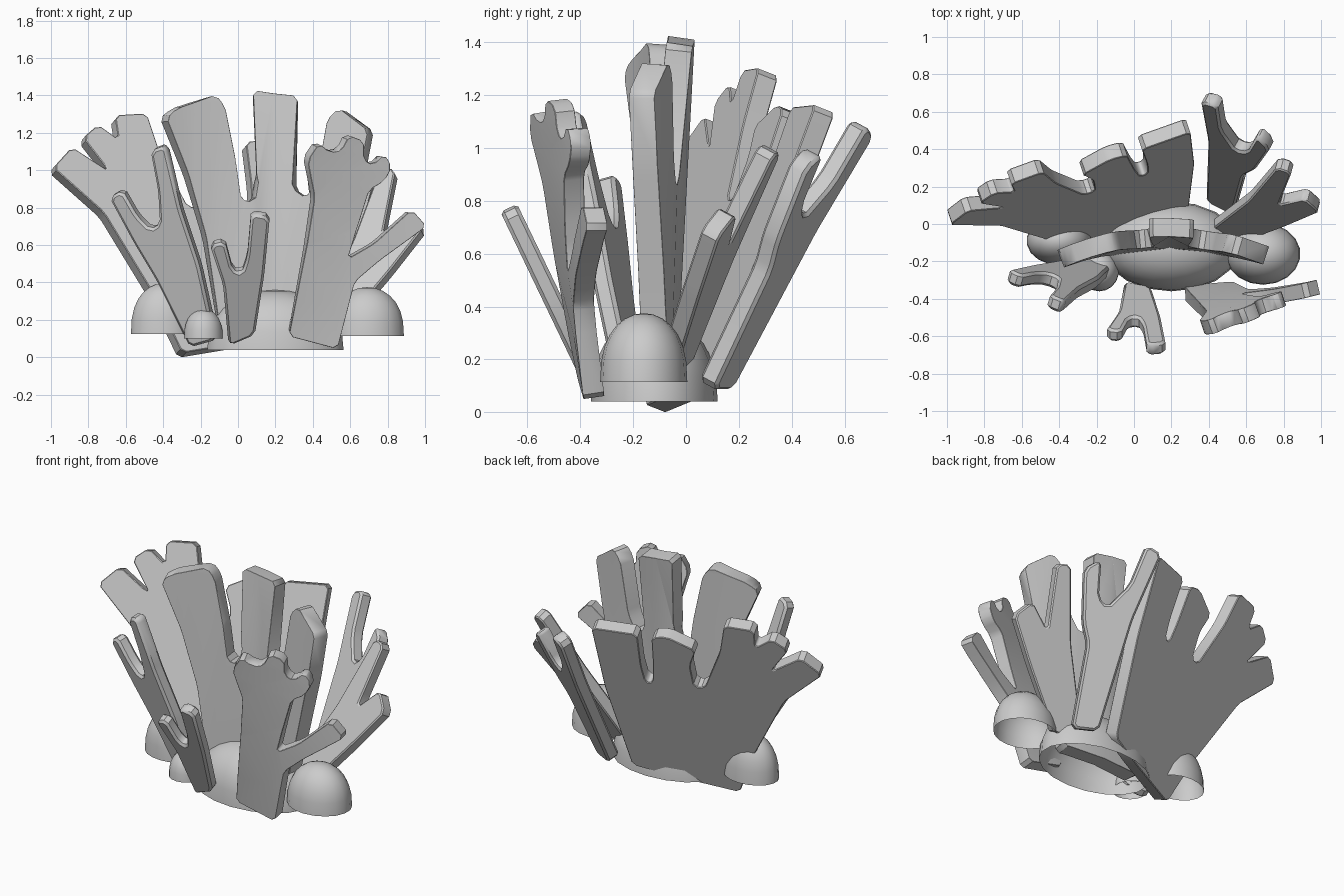
import bpy, bmesh
from math import radians
from mathutils import Vector

if "Cube" in bpy.data.objects:
    bpy.data.objects.remove(bpy.data.objects["Cube"])


def finish(name, bm, mods=()):
    me = bpy.data.meshes.new(name)
    bm.to_mesh(me)
    bm.free()
    ob = bpy.data.objects.new(name, me)
    bpy.context.collection.objects.link(ob)
    for kind, props in mods:
        m = ob.modifiers.new(kind.title(), kind)
        for k, v in props.items():
            setattr(m, k, v)
    bpy.ops.object.select_all(action='DESELECT')
    ob.select_set(True)
    bpy.context.view_layer.objects.active = ob
    if mods:
        bpy.ops.object.convert(target='MESH')
    bpy.ops.object.shade_smooth_by_angle(angle=radians(35))
    return ob


def soften(pts, cut=0.022):
    """Clip each corner of a closed outline."""
    out = []
    n = len(pts)
    for i in range(n):
        p = Vector(pts[i])
        for q in (Vector(pts[i - 1]), Vector(pts[(i + 1) % n])):
            d = q - p
            out.append(p + d * min(cut / d.length, 0.3))
    return out


def frond(name, outline, depth, thick, xcuts=(), zcuts=()):
    """Thick sheet: x-z outline, bent so that y = depth(x, z); cuts let it bend."""
    bm = bmesh.new()
    bm.faces.new([bm.verts.new((p.x, 0, p.y)) for p in soften(outline)])
    bm.normal_update()
    cuts = [((x, 0, 0), (1, 0, 0)) for x in xcuts] + [((0, 0, z), (0, 0, 1)) for z in zcuts]
    for co, no in cuts:
        bmesh.ops.bisect_plane(bm, geom=bm.verts[:] + bm.edges[:] + bm.faces[:],
                               plane_co=co, plane_no=no)
        bm.normal_update()
    if cuts:
        bmesh.ops.triangulate(bm, faces=bm.faces[:])
    for v in bm.verts:
        v.co.y = depth(v.co.x, v.co.z)
    bm.normal_update()
    finish(name, bm, [
        ('SOLIDIFY', dict(thickness=thick, offset=0)),
        ('BEVEL', dict(width=0.014, segments=1, limit_method='ANGLE', angle_limit=radians(50)))])


def rock(name, centre, size, power=1.25):
    """Open-bottomed dome."""
    bm = bmesh.new()
    bmesh.ops.create_uvsphere(bm, u_segments=18, v_segments=14, radius=1)
    bmesh.ops.delete(bm, geom=[v for v in bm.verts if v.co.z < -0.01], context='VERTS')
    for v in bm.verts:
        z = max(v.co.z, 0)
        v.co = Vector((v.co.x * size[0], v.co.y * size[1], z ** (1 / power) * size[2])) + Vector(centre)
    finish(name, bm)


# Broad back fan with five fingers
frond("back_fan", [
    (-.31, .01), (-.45, .30), (-.73, .76), (-1.0, 1.0), (-.90, 1.11), (-.70, .98),
    (-.84, 1.16), (-.76, 1.23), (-.65, 1.15), (-.67, 1.28), (-.50, 1.29), (-.43, 1.08),
    (-.28, .79), (-.22, .79), (-.23, .95), (-.29, 1.07), (-.14, 1.15), (-.05, 1.13),
    (-.01, .90), (.02, .78), (.06, .78), (.06, .90), (.03, 1.14), (.29, 1.15), (.31, .7),
    (.28, .12), (.05, .07)],
    lambda x, z: -.02 + .34 * x + .39 * z, .085)


# Tall central fan with three fingers, the middle one leaning back
def middle_depth(x, z):
    lean = .08 * max(0, z - .85) if .0 < x < .37 else 0
    return -.09 - .37 * (x - .18) ** 2 + .02 * z + lean


frond("middle_fan", [
    (-.09, .08), (-.18, .64), (-.28, .98), (-.40, 1.28), (-.34, 1.33), (-.13, 1.40),
    (-.08, 1.34), (-.02, 1.05), (.01, .84), (.08, .83), (.10, .95), (.08, 1.42), (.32, 1.39),
    (.30, .90), (.37, .85), (.43, .95), (.49, 1.27), (.55, 1.33), (.71, 1.21), (.65, .90),
    (.50, .30), (.46, .08)],
    middle_depth, .10, xcuts=(-.24, -.1, .19, .4, .56))

# Right front frond with side branch
frond("right_front_frond", [
    (.27, .12), (.36, .60), (.40, .86), (.36, 1.06), (.42, 1.15), (.48, 1.10), (.54, 1.11),
    (.58, 1.19), (.66, 1.16), (.66, 1.06), (.71, 1.03), (.77, 1.09), (.81, 1.02), (.77, .94),
    (.69, .90), (.63, .70), (.58, .53), (.72, .61), (.92, .79), (1.0, .70), (.75, .52),
    (.62, .41), (.53, .05)],
    lambda x, z: -.34 - .14 * z + .33 * (x - .55) * z, .08, xcuts=(.5,), zcuts=(.3, .65, .97))

# Forked branches
frond("left_front_branch", [
    (-.25, .06), (-.43, .42), (-.55, .62), (-.68, .86), (-.61, .90), (-.53, .76), (-.46, .69),
    (-.41, .72), (-.42, .9), (-.46, 1.11), (-.38, 1.14), (-.30, .80), (-.20, .50), (-.11, .10)],
    lambda x, z: -.24 - .30 * x - .28 * z, .075)
frond("front_branch", [
    (-.05, .07), (-.08, .40), (-.15, .61), (-.07, .63), (-.03, .48), (.02, .46), (.05, .55),
    (.07, .78), (.17, .76), (.14, .45), (.09, .13)],
    lambda x, z: -.30 - .48 * z, .07)
frond("right_side_branch", [
    (.40, .18), (.62, .60), (.77, 1.0), (.85, .99), (.80, .74), (.78, .64), (.92, .77),
    (1.0, .68), (.82, .45), (.55, .13)],
    lambda x, z: -.007 - .27 * x + .544 * z, .075)
frond("right_back_branch", [
    (.40, .10), (.41, .70), (.37, 1.06), (.46, 1.10), (.48, .88), (.56, .75), (.62, .80),
    (.67, 1.0), (.74, .94), (.66, .66), (.60, .55), (.54, .10)],
    lambda x, z: .30 - .515 * x + .54 * z, .08)

# Rocks at the foot
rock("centre_rock", (.20, -.12, .04), (.37, .24, .32))
rock("right_rock", (.69, -.16, .115), (.20, .165, .26))
rock("left_rock", (-.40, -.09, .125), (.175, .13, .27))
rock("small_rock", (-.185, -.25, .10), (.105, .11, .16))
